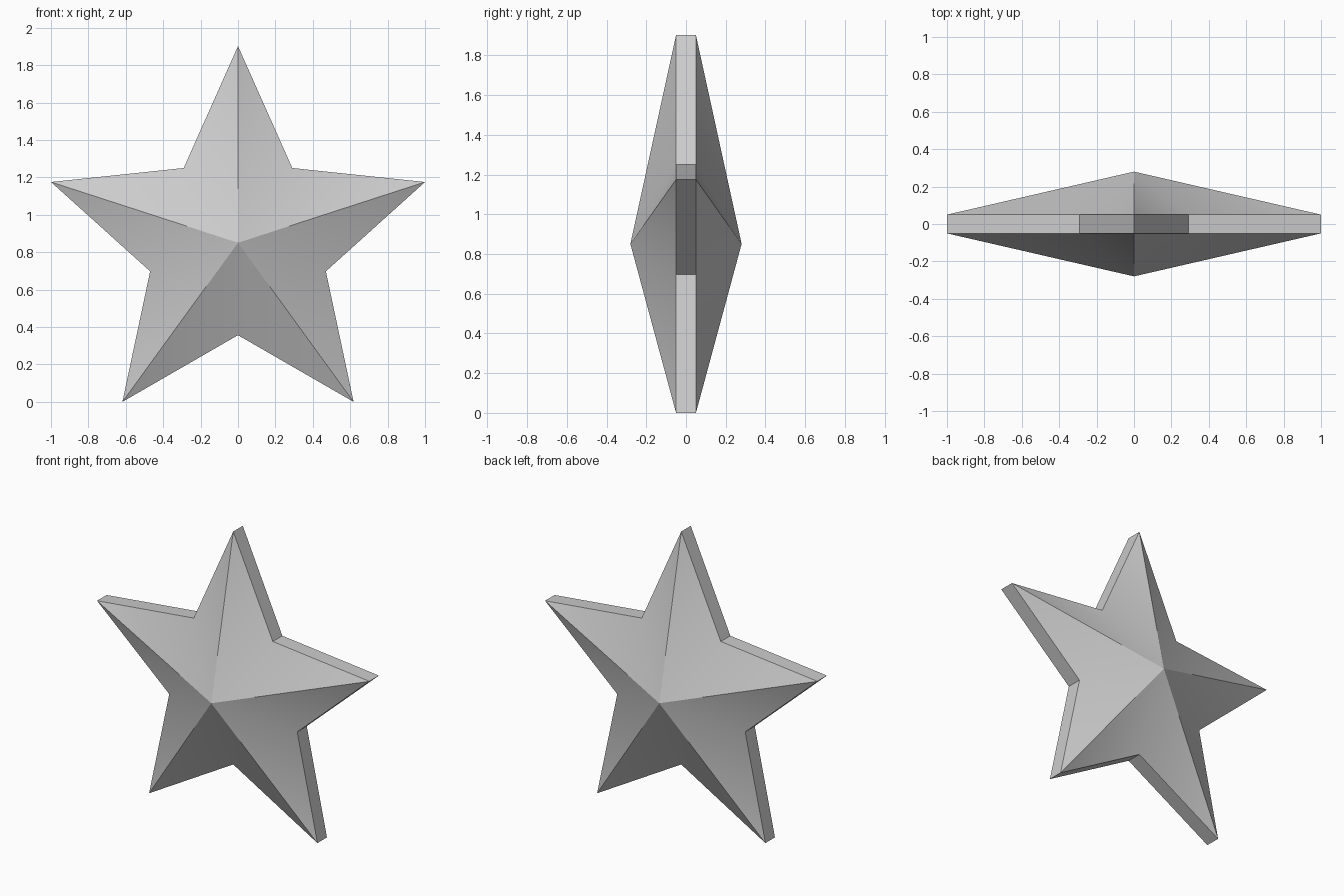
import bpy
import bmesh
from math import sin, cos, pi, radians

cube = bpy.data.objects.get("Cube")
if cube:
    bpy.data.objects.remove(cube, do_unlink=True)

# Star proportions
POINTS = 5
OUTER = 1 / cos(pi / 10)
INNER = 0.494
CENTRE_Z = OUTER * cos(pi / 5)
RIM = 0.05
APEX = 0.28

# Plain grey material
grey = bpy.data.materials.new("light grey")
grey.use_nodes = True
colour = (0.6, 0.6, 0.6, 1)
grey.diffuse_color = colour
grey.node_tree.nodes["Principled BSDF"].inputs["Base Color"].default_value = colour

bm = bmesh.new()


def outline(y):
    """Ring of alternating tips and notches at depth y."""
    ring = []
    for i in range(2 * POINTS):
        r = INNER if i % 2 else OUTER
        a = i * pi / POINTS
        ring.append(bm.verts.new((r * sin(a), y, CENTRE_Z + r * cos(a))))
    return ring


front, back = outline(-RIM), outline(RIM)
front_apex = bm.verts.new((0, -APEX, CENTRE_Z))
back_apex = bm.verts.new((0, APEX, CENTRE_Z))

# Faceted front and back, joined by the flat rim
for i in range(2 * POINTS):
    j = (i + 1) % (2 * POINTS)
    bm.faces.new((front_apex, front[i], front[j]))
    bm.faces.new((back_apex, back[j], back[i]))
    bm.faces.new((front[i], back[i], back[j], front[j]))

bmesh.ops.recalc_face_normals(bm, faces=bm.faces)
mesh = bpy.data.meshes.new("star")
bm.to_mesh(mesh)
bm.free()
mesh.materials.append(grey)

star = bpy.data.objects.new("star", mesh)
bpy.context.collection.objects.link(star)

# Soft valleys, crisp ridges and rim
bpy.ops.object.select_all(action='DESELECT')
star.select_set(True)
bpy.context.view_layer.objects.active = star
bpy.ops.object.shade_smooth_by_angle(angle=radians(30))
